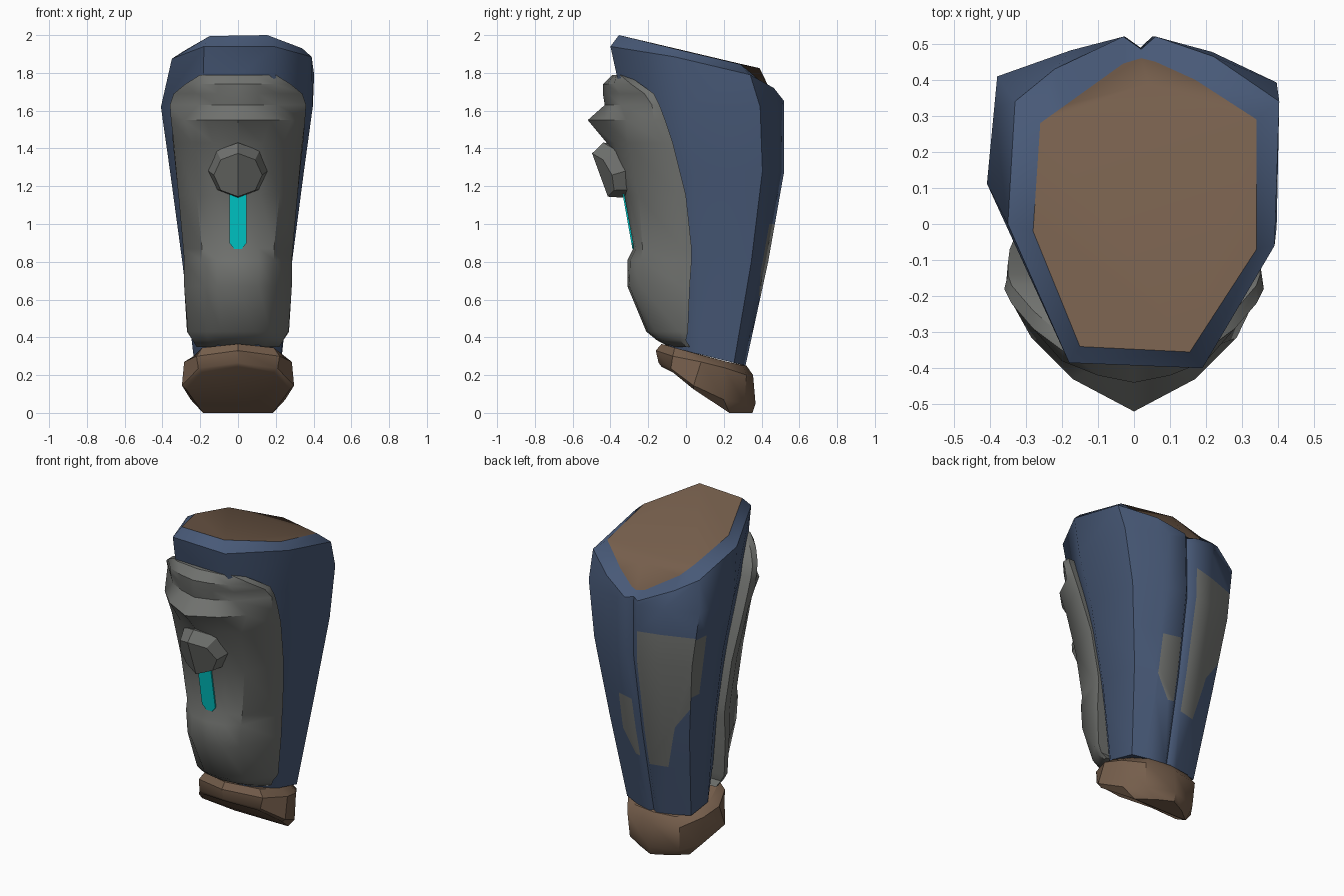
import bpy, bmesh, math
from mathutils import Vector

if "Cube" in bpy.data.objects:
    bpy.data.objects.remove(bpy.data.objects["Cube"])


def mat(name, rgb):
    m = bpy.data.materials.new(name)
    m.diffuse_color = (*rgb, 1)
    m.use_nodes = True
    m.node_tree.nodes["Principled BSDF"].inputs["Base Color"].default_value = m.diffuse_color
    return m


BLUE = mat("navy cloth", (0.064, 0.1, 0.185))
BROWN = mat("brown leather", (0.18, 0.113, 0.072))
GREY = mat("grey armour", (0.165, 0.17, 0.16))
CYAN = mat("cyan glow", (0.0, 0.64, 0.64))


def make(name, bm, mats, angle=30, recalc=True):
    if recalc:
        bmesh.ops.recalc_face_normals(bm, faces=bm.faces)
    me = bpy.data.meshes.new(name)
    bm.to_mesh(me)
    bm.free()
    ob = bpy.data.objects.new(name, me)
    bpy.context.collection.objects.link(ob)
    for m in mats:
        me.materials.append(m)
    bpy.context.view_layer.objects.active = ob
    ob.select_set(True)
    bpy.ops.object.shade_smooth_by_angle(angle=math.radians(angle), keep_sharp_edges=True)
    ob.select_set(False)
    return ob


def loft(bm, rings, closed=True):
    vs = [[bm.verts.new(p) for p in r] for r in rings]
    for a, b in zip(vs, vs[1:]):
        n = len(a)
        for i in range(n if closed else n - 1):
            j = (i + 1) % n
            bm.faces.new((a[i], a[j], b[j], b[i]))
    return vs


# Sleeve: normalised outline (x, depth) with a seam groove at the back
OUTLINE = [(-.46, .01), (.46, 0), (.97, .38), (.97, .85), (.53, .95), (.14, 1), (.05, .96),
           (-.07, 1), (-.43, .955), (-.93, .87), (-1, .52)]
LEVELS = [(.30, .235, -.09, .315, .10), (.80, .295, -.16, .435, 0),
          (1.28, .36, -.25, .52, 0), (1.62, .408, -.33, .52, 0)]
rings = []
for z, hx, yf, yb, tilt in LEVELS:
    rings.append([(x * hx, yf + t * (yb - yf), z + tilt * (.5 - t)) for x, t in OUTLINE])
# Sloping rim and its inner edge, dipping at the back
rings.append([(-.18, -.385, 1.94), (.19, -.40, 1.94), (.39, -.06, 1.885), (.403, .34, 1.79),
              (.22, .465, 1.72), (.06, .52, 1.65), (.02, .485, 1.65), (-.03, .52, 1.65),
              (-.22, .43, 1.73), (-.33, .34, 1.79), (-.35, 0, 1.875)])
rings.append([(-.15, -.34, 1.995), (.155, -.355, 2.0), (.34, -.07, 1.93), (.34, .29, 1.845),
              (.17, .40, 1.75), (.06, .45, 1.69), (.02, .46, 1.68), (-.03, .445, 1.69),
              (-.19, .33, 1.78), (-.26, .28, 1.85), (-.28, -.02, 1.92)])
bm = bmesh.new()
vs = loft(bm, rings)
top = vs[-1]
apex = bm.verts.new((.04, .39, 1.825))
for f in ([top[i] for i in (0, 1, 2, 3)] + [apex, top[9], top[10]],
          [top[i] for i in (3, 4, 5, 6, 7, 8, 9)] + [apex]):
    bm.faces.new(f).material_index = 1
bm.faces.new(vs[0])
for r in vs[-2:]:                  # crisp rim
    for a, b in zip(r, r[1:] + r[:1]):
        bm.edges.get((a, b)).smooth = False
bmesh.ops.recalc_face_normals(bm, faces=bm.faces)


def wall(f):
    return abs(f.normal.z) < .5 and f.calc_center_median().z < 1.64


def cut(co, no, test):
    fs = [f for f in bm.faces if wall(f) and test(f)]
    geom = fs + list({e for f in fs for e in f.edges}) + list({v for f in fs for v in f.verts})
    bmesh.ops.bisect_plane(bm, geom=geom, plane_co=co, plane_no=no, dist=1e-5)


def left(f):
    return f.normal.y > .25 and f.calc_center_median().x < -.02


def right(f):
    return f.normal.y > .25 and f.calc_center_median().x > .04


def flank(f):
    return f.normal.x < -.8 and f.calc_center_median().y > .1


# Worn patches on the back, bounded by level and slanted cuts
for z in (1.46, .58):
    cut((0, 0, z), (0, 0, 1), left)
cut((-.34, 0, 1.05), (.19, 0, .14), left)
cut((-.2, 0, .86), (.28, 0, .07), left)
for z in (1.45, 1.07):
    cut((0, 0, z), (0, 0, 1), flank)
cut((0, .32, 0), (0, 1, 0), flank)
for z in (1.0, .62):
    cut((0, 0, z), (0, 0, 1), right)
cut((.155, 0, 0), (1, 0, 0), right)
cut((.155, 0, .76), (.14, 0, -.08), right)
for f in [f for f in bm.faces if wall(f)]:
    c = f.calc_center_median()
    worn = False
    if left(f):
        worn = .58 < c.z < 1.46 and (.19 * (c.x + .34) + .14 * (c.z - 1.05) > 0
                                     or .28 * (c.x + .2) + .07 * (c.z - .86) > 0)
    elif right(f):
        worn = .62 < c.z < 1.0 and c.x < .155 and .14 * (c.x - .155) - .08 * (c.z - .76) < 0
    elif flank(f):
        worn = 1.07 < c.z < 1.45 and c.y > .32
    if worn:
        f.material_index = 2
make("sleeve", bm, [BLUE, BROWN, GREY], 62, False)

# Wrist cuff: half rings mirrored in x, from front point to back point
CUFF = [
    [(0, -.13, .365), (.19, -.06, .345), (.235, .10, .30), (.20, .22, .27), (.14, .30, .25), (0, .32, .25)],
    [(0, -.16, .33), (.22, -.07, .30), (.285, .08, .27), (.26, .20, .24), (.18, .32, .20), (0, .355, .20)],
    [(0, -.145, .265), (.21, -.08, .235), (.297, .04, .145), (.25, .20, .07), (.17, .31, .05), (0, .368, .05)],
    [(0, -.13, .245), (.19, -.07, .215), (.275, .04, .125), (.185, .23, 0), (.10, .30, 0), (0, .352, 0)]]
bm = bmesh.new()
vs = loft(bm, [h + [(-x, y, z) for x, y, z in h[-2:0:-1]] for h in CUFF])
bm.faces.new(vs[0])
b = vs[-1]
bm.faces.new(b[3:8])                       # heel
bm.faces.new([b[7], b[8], b[9], b[0], b[1], b[2], b[3]])
make("cuff", bm, [BROWN], 35)

# Front armour plate: z, rear edge, front edge, panel edge, inner panel, centre depth
PLATE = [
    (1.79, .20, -.31, .20, -.35, .16, -.37, .08, -.38, -.39),
    (1.74, .28, -.24, .28, -.29, .20, -.38, .10, -.42, -.44),
    (1.69, .34, -.17, .34, -.22, .22, -.35, .11, -.41, -.44),
    (1.63, .35, -.14, .36, -.18, .21, -.345, .11, -.395, -.43),
    (1.55, .35, -.11, .355, -.17, .285, -.315, .17, -.43, -.52),
    (1.43, .345, -.07, .34, -.12, .24, -.31, .13, -.38, -.42),
    (1.15, .315, 0, .315, -.05, .22, -.25, .12, -.30, -.33),
    (.87, .29, .03, .29, -.02, .19, -.23, .11, -.265, -.28),
    (.81, .285, .03, .285, -.02, .19, -.24, .11, -.295, -.31),
    (.67, .285, .02, .285, -.02, .18, -.24, .11, -.30, -.31),
    (.43, .27, .01, .265, -.03, .17, -.16, .09, -.20, -.21),
    (.385, .24, 0, .24, -.03, .16, -.12, .08, -.145, -.155),
    (.35, .22, .02, .22, 0, .14, -.06, .07, -.08, -.09)]
rows = []
for z, *p in PLATE:
    half = [(p[i], p[i + 1], z) for i in (0, 2, 4, 6)]
    rows.append([(-x, y, z) for x, y, z in half] + [(0, p[8], z)] + half[::-1])
bm = bmesh.new()
vs = loft(bm, rows, False)
for a, b in zip(vs, vs[1:]):       # closed back
    bm.faces.new((a[0], b[0], b[-1], a[-1]))
bm.faces.new(vs[0])
bm.faces.new(vs[-1])
make("armour_plate", bm, [GREY], 38)


# Eight-sided knob leaning forward, its face folded along a central ridge
def ring(r, depth, n=8):
    t = math.radians(20)
    axis = Vector((0, -math.cos(t), -math.sin(t)))
    up = Vector((0, -math.sin(t), math.cos(t)))
    pts = []
    for k in range(n):
        x = r * 1.05 * math.sin(k * math.tau / n)
        pts.append(Vector((x, -.385 + .5 * abs(x), 1.285)) + axis * depth
                   + up * r * math.cos(k * math.tau / n))
    return pts


bm = bmesh.new()
vs = loft(bm, [ring(.11, -.10), ring(.155, 0), ring(.122, .075)])
bm.faces.new(vs[0])
bm.faces.new(vs[-1][:5])
bm.faces.new(vs[-1][4:] + vs[-1][:1])
make("knob", bm, [GREY], 20)

# Glowing strip below the knob, rounded at the foot
bm = bmesh.new()
shape = [(-.046, 1.16), (-.046, .90), (-.02, .868), (.02, .868), (.046, .90), (.046, 1.16)]
vs = loft(bm, [[(x, -.284 - (z - .87) * .05 / .28 + d, z) for x, z in shape] for d in (0, .009)])
bm.faces.new(vs[0])
bm.faces.new(vs[1])
make("light_strip", bm, [CYAN])
